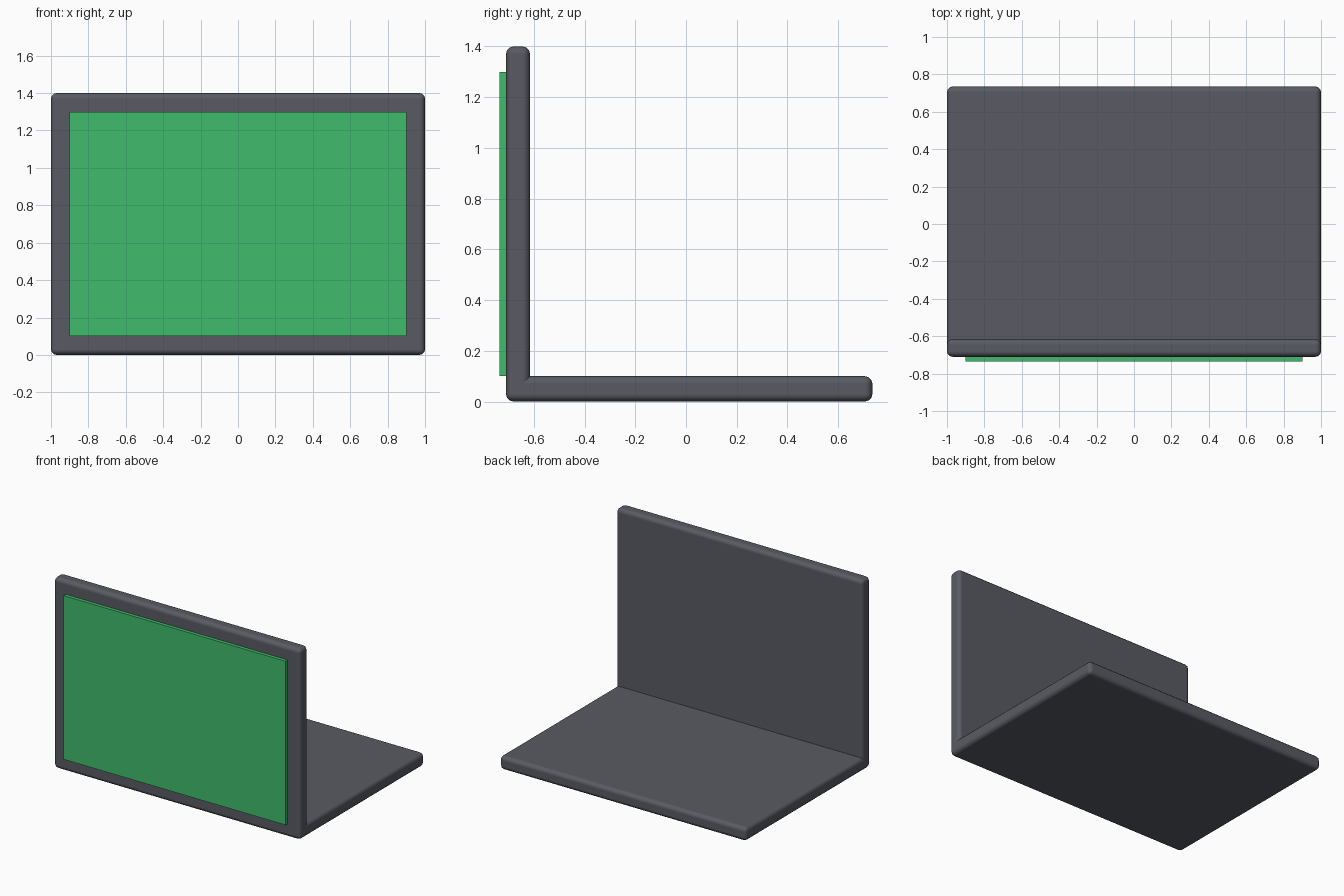
import bpy

if "Cube" in bpy.data.objects:
    bpy.data.objects.remove(bpy.data.objects["Cube"])


def material(name, colour):
    mat = bpy.data.materials.new(name)
    mat.diffuse_color = (*colour, 1)
    mat.use_nodes = True
    mat.node_tree.nodes["Principled BSDF"].inputs["Base Color"].default_value = mat.diffuse_color
    return mat


def box(name, lo, hi, mat, bevel=0.0):
    """Box between two corners, with optional rounded edges."""
    size = [b - a for a, b in zip(lo, hi)]
    centre = [(a + b) / 2 for a, b in zip(lo, hi)]
    bpy.ops.mesh.primitive_cube_add(size=1, location=centre)
    ob = bpy.context.object
    ob.name = name
    ob.scale = size
    bpy.ops.object.transform_apply(location=False, rotation=False, scale=True)
    ob.data.materials.append(mat)
    if bevel:
        bpy.ops.object.shade_smooth()
        mod = ob.modifiers.new("rounded_edges", 'BEVEL')
        mod.width = bevel
        mod.segments = 3
        mod.harden_normals = True  # keeps the large faces flat
    return ob


dark_grey = material("dark_grey", (0.10, 0.105, 0.125))
green = material("screen_green", (0.05, 0.50, 0.15))

# Upright panel and flat base, sharing the lower front edge
box("upright_panel", (-1, -0.71, 0), (1, -0.615, 1.4), dark_grey, 0.03)
box("base_plate", (-1, -0.71, 0), (1, 0.735, 0.1), dark_grey, 0.03)

# Thin green screen standing proud of the front
box("screen", (-0.9, -0.735, 0.1), (0.9, -0.69, 1.3), green)
